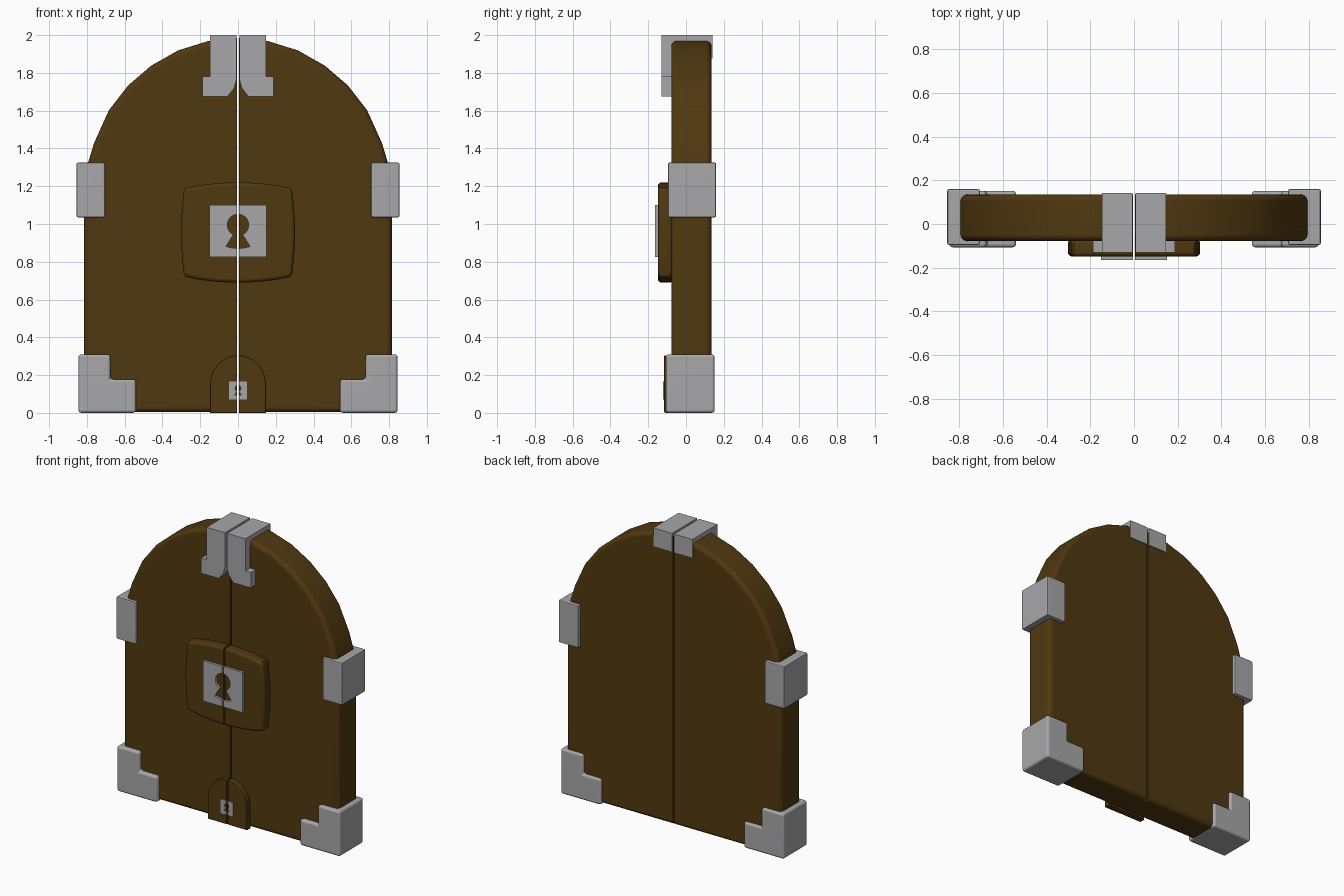
import bpy, bmesh, math

if "Cube" in bpy.data.objects:
    bpy.data.objects.remove(bpy.data.objects["Cube"])

GAP = 0.005  # half of the slit between the two door leaves


def material(name, rgb):
    m = bpy.data.materials.new(name)
    m.diffuse_color = (*rgb, 1)
    m.use_nodes = True
    m.node_tree.nodes["Principled BSDF"].inputs["Base Color"].default_value = m.diffuse_color
    return m


WOOD = material("dark_brown_wood", (0.08, 0.04, 0.005))
METAL = material("grey_metal", (0.39, 0.39, 0.40))


def part(name, profile, y0, y1, mat, bevel=0.0, segs=3, all_edges=False):
    """Extrude a right-half x,z profile between y0 and y1, bevel its rim, mirror it."""
    bm = bmesh.new()
    face = bm.faces.new([bm.verts.new((x, y0, z)) for x, z in profile])
    ext = bmesh.ops.extrude_face_region(bm, geom=[face])
    for v in ext["geom"]:
        if isinstance(v, bmesh.types.BMVert):
            v.co.y = y1
    bmesh.ops.recalc_face_normals(bm, faces=bm.faces[:])
    if bevel:
        rim = []
        for e in bm.edges:
            a, b = (v.co for v in e.verts)
            at_slit = max(a.x, b.x) < GAP + 1e-4
            if all_edges or (abs(a.y - b.y) < 1e-5 and not at_slit):
                rim.append(e)
        bmesh.ops.bevel(bm, geom=rim, offset=bevel, segments=segs, profile=0.5,
                        affect='EDGES', clamp_overlap=True)
        bmesh.ops.recalc_face_normals(bm, faces=bm.faces[:])
    for f in bm.faces:
        f.smooth = True
    for e in bm.edges:
        e.smooth = len(e.link_faces) == 2 and e.calc_face_angle(0) < math.radians(40)
    me = bpy.data.meshes.new(name)
    bm.to_mesh(me)
    bm.free()
    me.materials.append(mat)
    ob = bpy.data.objects.new(name, me)
    bpy.context.collection.objects.link(ob)
    ob.modifiers.new("mirror", 'MIRROR').use_mirror_merge = False
    wn = ob.modifiers.new("normals", 'WEIGHTED_NORMAL')
    wn.keep_sharp = True
    return ob


def rect(x0, x1, z0, z1):
    return [(x0, z0), (x1, z0), (x1, z1), (x0, z1)]


def lock_plate(name, half, z0, z1, hole_z, r, y0, y1):
    """Half plate whose slit side is notched with half a keyhole."""
    pts = [(GAP, z0), (half, z0), (half, z1), (GAP, z1)]
    for i in range(9):  # round part of the keyhole
        a = math.radians(6 + i * 18.5)
        pts.append((max(GAP, r * math.sin(a)), hole_z + r * math.cos(a)))
    pts += [(r * 1.12, hole_z - r * 2.0), (r * 0.6, hole_z - r * 2.13),
            (GAP, hole_z - r * 2.18)]
    return part(name, pts, y0, y1, METAL)


# Arched door leaves
arch = [(0.815, 1.17), (0.794, 1.323), (0.762, 1.429), (0.683, 1.603), (0.582, 1.733),
        (0.46, 1.838), (0.317, 1.919), (0.16, 1.968), (GAP, 1.985)]
part("door_leaf", [(GAP, 0.004), (0.815, 0.004)] + arch, -0.078, 0.135, WOOD, 0.03, 4)

# Bulging panel around the main lock
upper = [(0.303, 0.955), (0.297, 1.07), (0.288, 1.172), (0.275, 1.19),
         (0.2, 1.206), (0.1, 1.217), (GAP, 1.221)]
lower = [(x, 1.91 - z) for x, z in upper[:0:-1]]
part("lock_panel", lower + upper, -0.149, -0.07, WOOD, 0.02)

# Small arched hatch at the foot
hatch = [(GAP, 0), (0.147, 0)]
hatch += [(max(GAP, 0.147 * math.cos(math.radians(a))),
           0.155 + 0.15 * math.sin(math.radians(a))) for a in range(0, 91, 10)]
part("small_hatch", hatch, -0.116, -0.07, WOOD, 0.006, 2)

# Keyhole plates
lock_plate("main_lock_plate", 0.15, 0.825, 1.10, 0.995, 0.057, -0.165, -0.145)
lock_plate("small_lock_plate", 0.047, 0.07, 0.165, 0.13, 0.018, -0.122, -0.112)

# Side bands and L-shaped bottom corners
part("side_band", rect(0.705, 0.855, 1.035, 1.325), -0.096, 0.16, METAL, 0.009, 2, True)
part("corner_guard", [(0.54, 0), (0.845, 0), (0.845, 0.31), (0.675, 0.31),
                      (0.675, 0.178), (0.54, 0.178)], -0.107, 0.152, METAL, 0.016, 3, True)

# Top clasp: front leg with a flared foot, and the strap over the arch
part("clasp_leg", [(0.008, 2.0), (0.008, 1.765), (0.02, 1.72), (0.055, 1.675),
                   (0.188, 1.675), (0.188, 1.78), (0.147, 1.78), (0.147, 2.0)],
     -0.13, -0.075, METAL)
part("clasp_strap", rect(0.008, 0.147, 1.875, 2.0), -0.075, 0.141, METAL)
